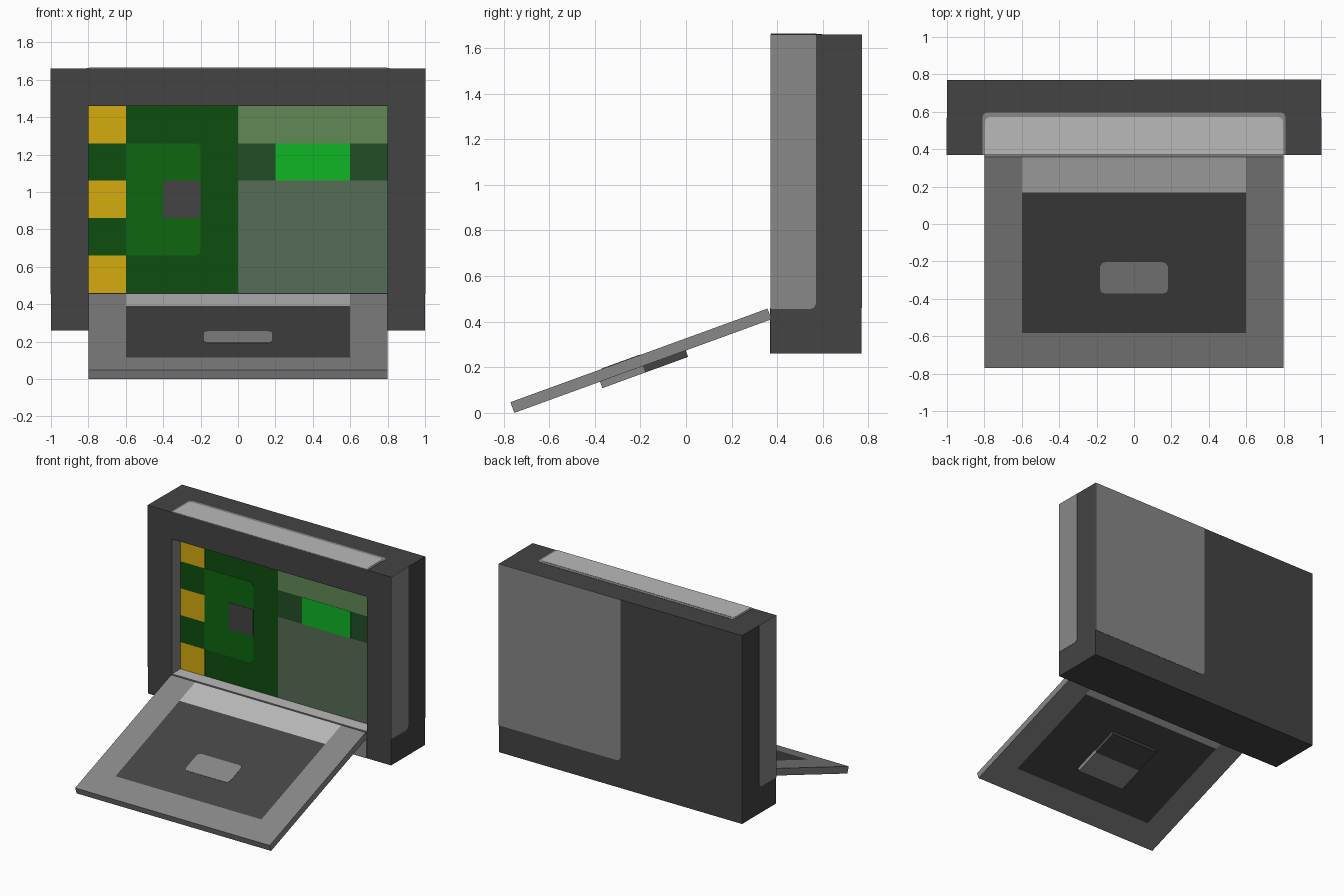
import bpy, bmesh, math
from mathutils import Matrix, Vector

if "Cube" in bpy.data.objects:
    bpy.data.objects.remove(bpy.data.objects["Cube"])


# Materials from 8-bit display colours
def material(name, *rgb):
    lin = [(c / 255 / 12.92) if c < 11 else ((c / 255 + 0.055) / 1.055) ** 2.4 for c in rgb]
    m = bpy.data.materials.new(name)
    m.use_nodes = True
    m.diffuse_color = (*lin, 1)
    m.node_tree.nodes["Principled BSDF"].inputs["Base Color"].default_value = (*lin, 1)
    return m


DARK = material("charcoal", 68, 68, 68)
MID = material("mid grey", 136, 136, 136)
LIGHT = material("light grey", 186, 186, 186)
BOARD = material("board green", 13, 79, 15)
GOLD = material("contact gold", 213, 172, 16)
TRACE = material("trace green", 14, 102, 15)
SCREEN_TOP = material("pale screen green", 98, 137, 86)
SCREEN_BAND = material("deep screen green", 34, 79, 38)
LAMP = material("lamp green", 16, 182, 38)
SCREEN_LOW = material("grey screen green", 86, 108, 86)


# Box between two corners, with optional planar cuts, corner chamfers and face colours
def box(name, lo, hi, mats, cuts=(), axis=None, corners=None, edit=None, rule=None,
        matrix=None):
    lo, hi = Vector(lo), Vector(hi)
    bm = bmesh.new()
    bmesh.ops.create_cube(bm, size=1)
    for v in bm.verts:
        v.co = Vector((v.co[i] + 0.5) * (hi[i] - lo[i]) + lo[i] for i in range(3))
    if corners:
        edges = [e for e in bm.edges
                 if abs((e.verts[0].co - e.verts[1].co).normalized()[axis]) > 0.9
                 and corners((e.verts[0].co + e.verts[1].co) / 2)]
        bmesh.ops.bevel(bm, geom=edges, offset=0.025, segments=2, profile=0.5,
                        affect='EDGES')
    for ax, pos in cuts:
        normal = [float(i == ax) for i in range(3)]
        bmesh.ops.bisect_plane(bm, geom=bm.verts[:] + bm.edges[:] + bm.faces[:],
                               plane_co=[n * pos for n in normal], plane_no=normal)
    bm.normal_update()
    if edit:
        edit(bm)
        bm.normal_update()
    if rule:
        for f in bm.faces:
            f.material_index = rule(f.calc_center_median(), f.normal)
    if matrix:
        bm.transform(matrix)
    mesh = bpy.data.meshes.new(name)
    bm.to_mesh(mesh)
    bm.free()
    for m in mats:
        mesh.materials.append(m)
    ob = bpy.data.objects.new(name, mesh)
    bpy.context.collection.objects.link(ob)
    return ob


FRONT, BACK, BASE, TOP = 0.37, 0.77, 0.26, 1.66
SILL, HEAD, WIN, DEPTH = 0.46, 1.46, 0.8, 0.1


# Housing with a window recessed into its front
def sink_window(bm):
    face = [f for f in bm.faces if f.normal.y < -0.9 and abs(f.calc_center_median().x) < WIN
            and SILL < f.calc_center_median().z < HEAD]
    ext = bmesh.ops.extrude_face_region(bm, geom=face)
    verts = [g for g in ext["geom"] if isinstance(g, bmesh.types.BMVert)]
    bmesh.ops.translate(bm, verts=verts, vec=(0, DEPTH, 0))
    bmesh.ops.delete(bm, geom=[f for f in face if f.is_valid], context='FACES')
    bmesh.ops.recalc_face_normals(bm, faces=bm.faces[:])


def housing_colour(c, n):
    if abs(n.x) > 0.9 and abs(c.x) < 0.9:
        return 1
    return 2 if n.z > 0.9 and c.z < 1 else 0


box("housing", (-1, FRONT, BASE), (1, BACK, TOP), [DARK, MID, LIGHT],
    cuts=[(0, -WIN), (0, WIN), (2, SILL), (2, HEAD)], edit=sink_window, rule=housing_colour)

# Thin painted panels on the outside of the housing
T = 0.002
for side, label in ((1, "left"), (-1, "right")):
    xs = sorted((side * (1 - T), side * (1 + T)))
    box(label + "_side_panel", (xs[0], FRONT, 0.455), (xs[1], 0.57, TOP), [MID],
        axis=0, corners=lambda c: c.y > 0.5 and c.z < 1)
box("back_panel", (0, BACK - T, SILL), (1, BACK + T, TOP), [MID],
    axis=1, corners=lambda c: c.x < 0.5 and c.z < 1)
box("top_panel_border", (-0.81, FRONT, TOP - T), (0.81, 0.596, TOP + T), [MID],
    axis=2, corners=lambda c: c.y > 0.5)
box("top_panel", (-0.797, FRONT + T, TOP - T), (0.797, 0.572, TOP + 2 * T), [LIGHT],
    axis=2, corners=lambda c: c.y > 0.5)
box("front_lower_panel", (-WIN, FRONT - T, BASE), (WIN, FRONT + T, SILL), [MID])


# Flat plates on the back of the window, stacked in layers
def plate(name, x0, x1, z0, z1, mat, layer=1, corners=None):
    y = FRONT + DEPTH
    box(name, (x0, y - T * layer, z0), (x1, y + T, z1), [mat], axis=1, corners=corners)


plate("circuit_board", -WIN, 0, SILL, HEAD, BOARD)
for i in range(3):
    z = SILL + 0.4 * i
    plate("contact_%d" % (i + 1), -WIN, -0.6, z, z + 0.2, GOLD, 2)
plate("trace_area", -0.6, -0.2, 0.66, 1.26, TRACE, 2, lambda c: c.x > -0.4)
plate("chip", -0.4, -0.2, 0.86, 1.06, DARK, 3)
plate("screen_lower", 0, WIN, SILL, 1.06, SCREEN_LOW)
plate("screen_band", 0, WIN, 1.06, 1.26, SCREEN_BAND)
plate("screen_upper", 0, WIN, 1.26, HEAD, SCREEN_TOP)
plate("lamp", 0.2, 0.6, 1.06, 1.26, LAMP, 2)

# Open door, laid flat along y and then tilted about its lower front edge
THICK, LENGTH = 0.05, 1.2
tilt = Matrix.Translation((0, -0.753, 0)) @ Matrix.Rotation(math.radians(20), 4, 'X')


def door_colour(c, n):
    if abs(n.z) < 0.9 or abs(c.x) > 0.6 or c.y < 0.2:
        return 0
    return 2 if c.y > 1 else 1


box("door", (-WIN, 0, 0), (WIN, LENGTH, THICK), [MID, DARK, LIGHT],
    cuts=[(0, -0.6), (0, 0.6), (1, 0.2), (1, 1.0)], rule=door_colour, matrix=tilt)
box("door_inner_patch", (-0.182, 0.425, THICK - T), (0.182, 0.603, THICK + T), [MID],
    axis=2, corners=lambda c: True, matrix=tilt)
box("door_handle", (-0.2, 0.4, -0.03), (0.2, 0.8, 0), [MID, DARK],
    cuts=[(1, 0.6)], rule=lambda c, n: int(c.y > 0.6), matrix=tilt)
